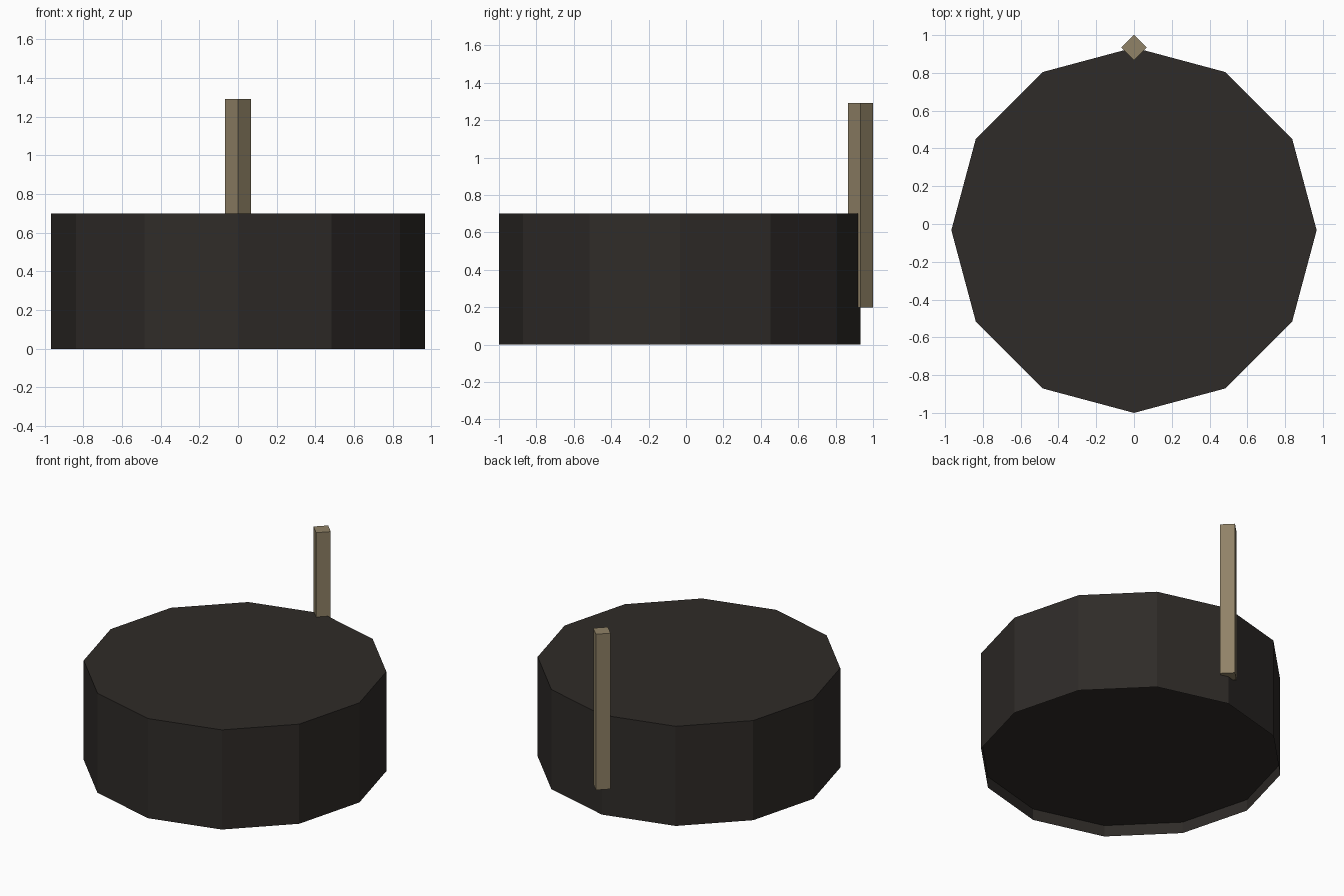
import bpy, bmesh, math

if "Cube" in bpy.data.objects:
    bpy.data.objects.remove(bpy.data.objects["Cube"])

SIDES, RADIUS, CENTRE_Y = 12, 0.967, -0.033
FLOOR, TOP = 0.08, 0.70


def finish(bm, name, colour):
    mesh = bpy.data.meshes.new(name)
    bm.to_mesh(mesh)
    bm.free()
    obj = bpy.data.objects.new(name, mesh)
    bpy.context.collection.objects.link(obj)
    mat = bpy.data.materials.new(name + "_colour")
    mat.diffuse_color = (*colour, 1)
    mat.use_nodes = True
    mat.node_tree.nodes["Principled BSDF"].inputs["Base Color"].default_value = mat.diffuse_color
    mesh.materials.append(mat)
    return obj


def ring(bm, z):
    step = 2 * math.pi / SIDES
    return [bm.verts.new((RADIUS * math.cos(i * step),
                          CENTRE_Y + RADIUS * math.sin(i * step), z))
            for i in range(SIDES)]


# Drum: twelve-sided wall, closed top, underside recessed inside a thin skirt
bm = bmesh.new()
rings = [ring(bm, z) for z in (0, FLOOR, TOP)]
for low, high in zip(rings, rings[1:]):
    for i in range(SIDES):
        j = (i + 1) % SIDES
        bm.faces.new((low[i], low[j], high[j], high[i]))
bm.faces.new(rings[2])
bm.faces.new(rings[1][::-1])
finish(bm, "drum", (0.028, 0.024, 0.021))

# Post: square bar turned 45 degrees, set into the rear corner of the drum
bm = bmesh.new()
bmesh.ops.create_cone(bm, cap_ends=True, segments=4, radius1=0.067,
                      radius2=0.067, depth=1.095)
post = finish(bm, "post", (0.28, 0.225, 0.135))
post.location = (0, CENTRE_Y + RADIUS, 0.745)
